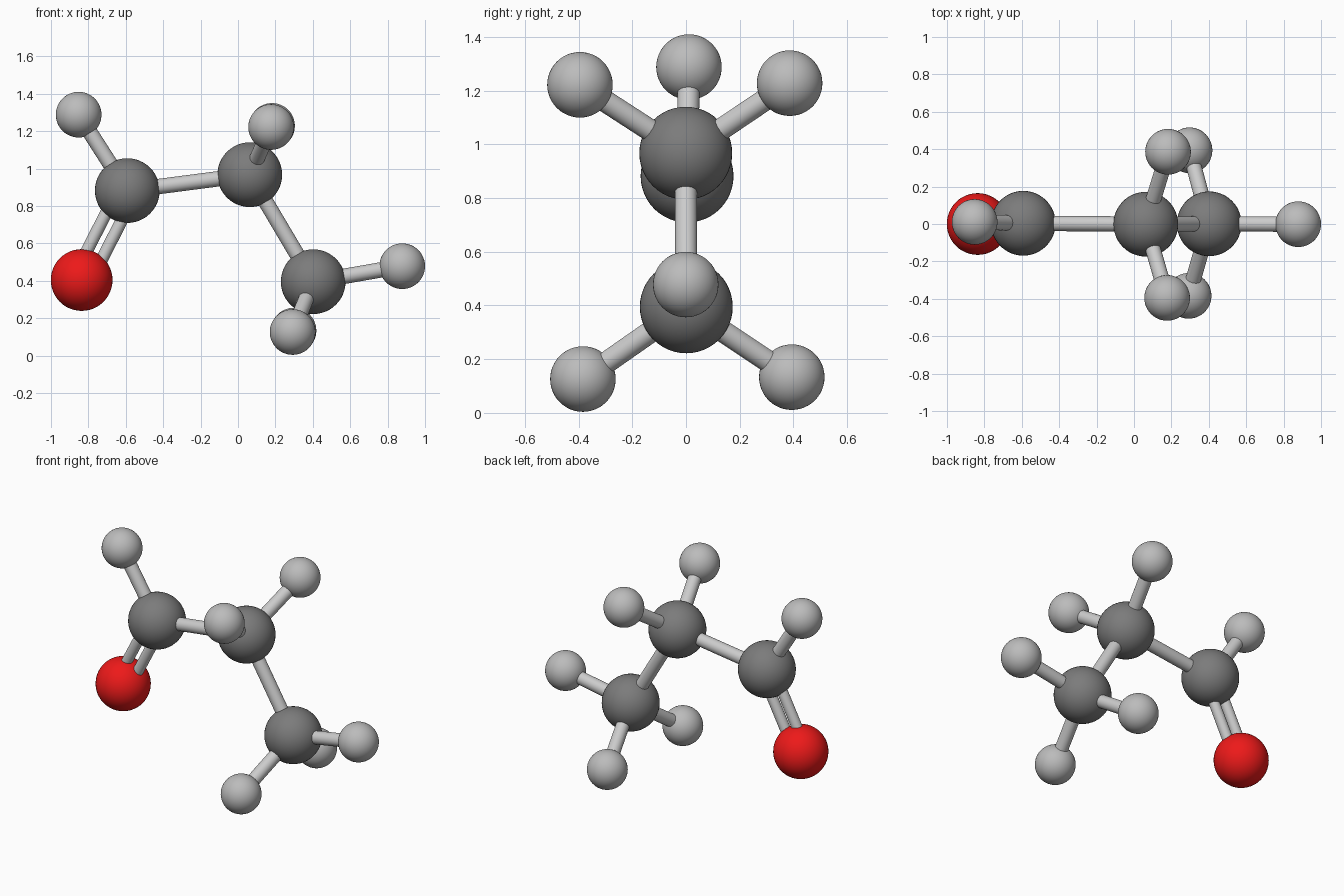
import bpy
from math import radians
from mathutils import Vector

if "Cube" in bpy.data.objects:
    bpy.data.objects.remove(bpy.data.objects["Cube"])


def material(name, colour):
    mat = bpy.data.materials.new(name)
    mat.diffuse_color = (*colour, 1)
    mat.use_nodes = True
    mat.node_tree.nodes["Principled BSDF"].inputs["Base Color"].default_value = mat.diffuse_color
    return mat


CARBON = material("carbon_grey", (0.2, 0.2, 0.2))
HYDROGEN = material("hydrogen_grey", (0.5, 0.5, 0.5))
OXYGEN = material("oxygen_red", (0.85, 0.01, 0.01))


def atom(name, position, radius, mat):
    bpy.ops.mesh.primitive_uv_sphere_add(segments=48, ring_count=24, radius=radius, location=position)
    ball = bpy.context.object
    ball.name = name
    ball.data.materials.append(mat)
    bpy.ops.object.shade_smooth()


def bond(name, start, end, radius=0.041, offset=Vector()):
    a, b = Vector(start) + offset, Vector(end) + offset
    bpy.ops.mesh.primitive_cylinder_add(vertices=32, radius=radius, depth=(b - a).length, location=(a + b) / 2)
    rod = bpy.context.object
    rod.name = name
    rod.rotation_euler = (b - a).to_track_quat('Z', 'Y').to_euler()
    bpy.ops.object.shade_smooth_by_angle(angle=radians(40))


# Atom centres
carbons = {
    "aldehyde": (-0.592, 0.004, 0.882),
    "middle": (0.063, -0.001, 0.967),
    "methyl": (0.402, 0.001, 0.395),
}
oxygen = (-0.836, 0.0, 0.404)
hydrogens = [
    ("aldehyde", "top", (-0.852, 0.011, 1.288)),
    ("middle", "back", (0.182, 0.386, 1.228)),
    ("middle", "front", (0.177, -0.395, 1.222)),
    ("methyl", "right", (0.878, -0.001, 0.478)),
    ("methyl", "back", (0.297, 0.394, 0.133)),
    ("methyl", "front", (0.292, -0.384, 0.126)),
]

# Carbon chain
for name, pos in carbons.items():
    atom(f"{name}_carbon", pos, 0.173, CARBON)
bond("aldehyde_middle_bond", carbons["aldehyde"], carbons["middle"])
bond("middle_methyl_bond", carbons["middle"], carbons["methyl"])

# Hydrogens, each on its carbon
for parent, side, pos in hydrogens:
    atom(f"{parent}_hydrogen_{side}", pos, 0.122, HYDROGEN)
    bond(f"{parent}_hydrogen_bond_{side}", carbons[parent], pos)

# Oxygen with its double bond, spread in the XZ plane
atom("oxygen", oxygen, 0.165, OXYGEN)
axis = Vector(oxygen) - Vector(carbons["aldehyde"])
side_dir = axis.cross(Vector((0, 1, 0))).normalized()
for label, sign in (("left", -1), ("right", 1)):
    bond(f"double_bond_{label}", carbons["aldehyde"], oxygen, 0.033, side_dir * 0.046 * sign)
